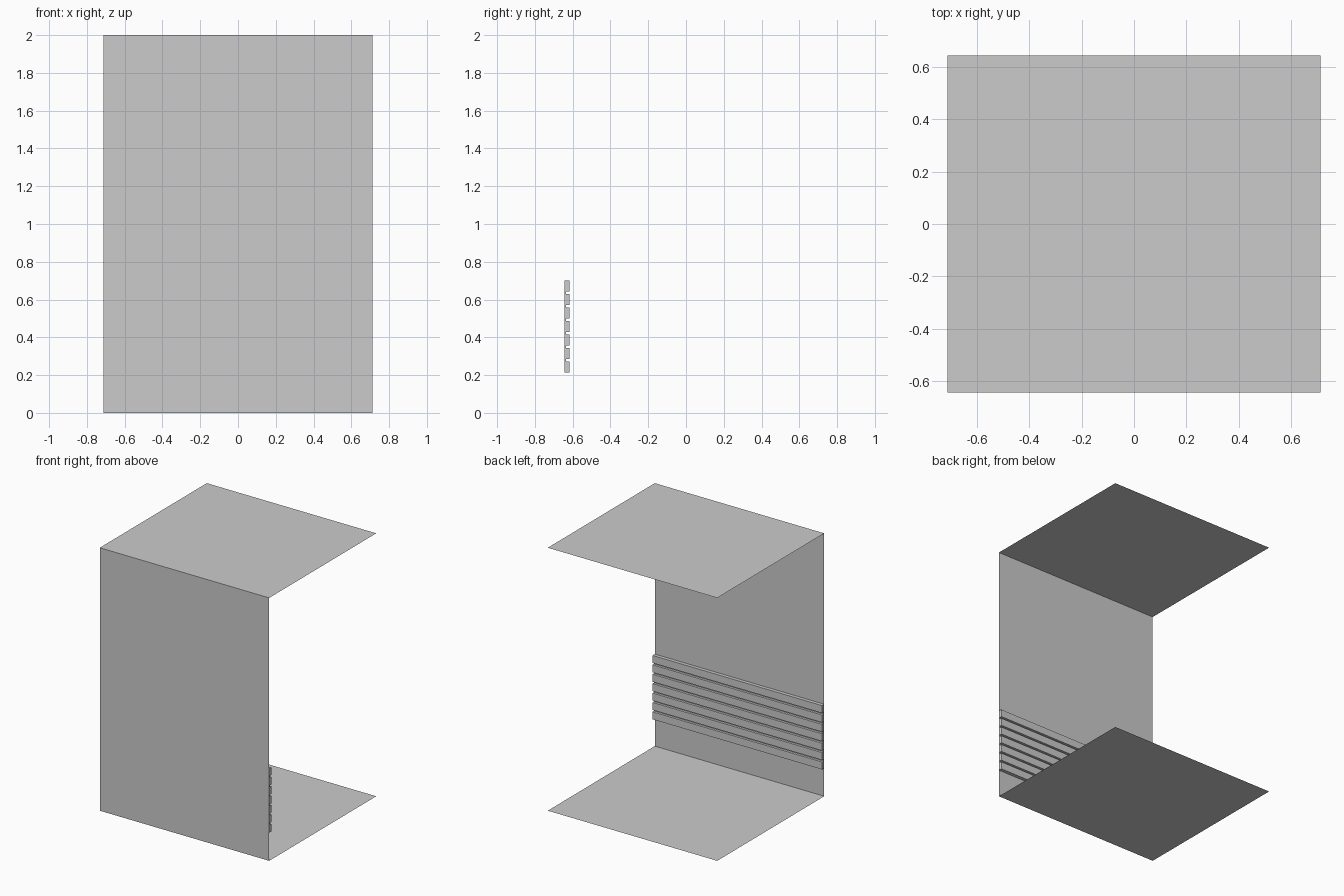
import bpy

if "Cube" in bpy.data.objects:
    bpy.data.objects.remove(bpy.data.objects["Cube"])

W, D, H = 0.713, 0.643, 2.0   # half width, half depth, height


def mesh_object(name, verts, faces):
    mesh = bpy.data.meshes.new(name)
    mesh.from_pydata(verts, [], faces)
    obj = bpy.data.objects.new(name, mesh)
    bpy.context.collection.objects.link(obj)
    return obj


# Thin sheets: floor, top and front
def horizontal_sheet(name, z):
    mesh_object(name, [(-W, -D, z), (W, -D, z), (W, D, z), (-W, D, z)], [(0, 1, 2, 3)])


horizontal_sheet("bottom_sheet", 0)
horizontal_sheet("top_sheet", H)
mesh_object("front_sheet", [(-W, -D, 0), (W, -D, 0), (W, -D, H), (-W, -D, H)], [(0, 1, 2, 3)])

# Grooved slat panel: one comb-shaped profile (y, z) extruded along x
SLATS, Z0, Z1, SLAT_H = 7, 0.214, 0.70, 0.057
pitch = (Z1 - Z0 - SLAT_H) / (SLATS - 1)
y_back, y_groove, y_face = -D, -D + 0.009, -D + 0.027
profile = [(y_back, Z0)]
for i in range(SLATS):
    z = Z0 + i * pitch
    if i > 0:
        profile.append((y_groove, z))
    profile += [(y_face, z), (y_face, z + SLAT_H)]
    if i < SLATS - 1:
        profile.append((y_groove, z + SLAT_H))
profile.append((y_back, Z1))

n = len(profile)
verts = [(x, y, z) for x in (-W, W) for y, z in profile]
faces = [(i, (i + 1) % n, n + (i + 1) % n, n + i)[::-1] for i in range(n)]
faces += [tuple(range(n))[::-1], tuple(range(n, 2 * n))]
mesh_object("slat_panel", verts, faces)
